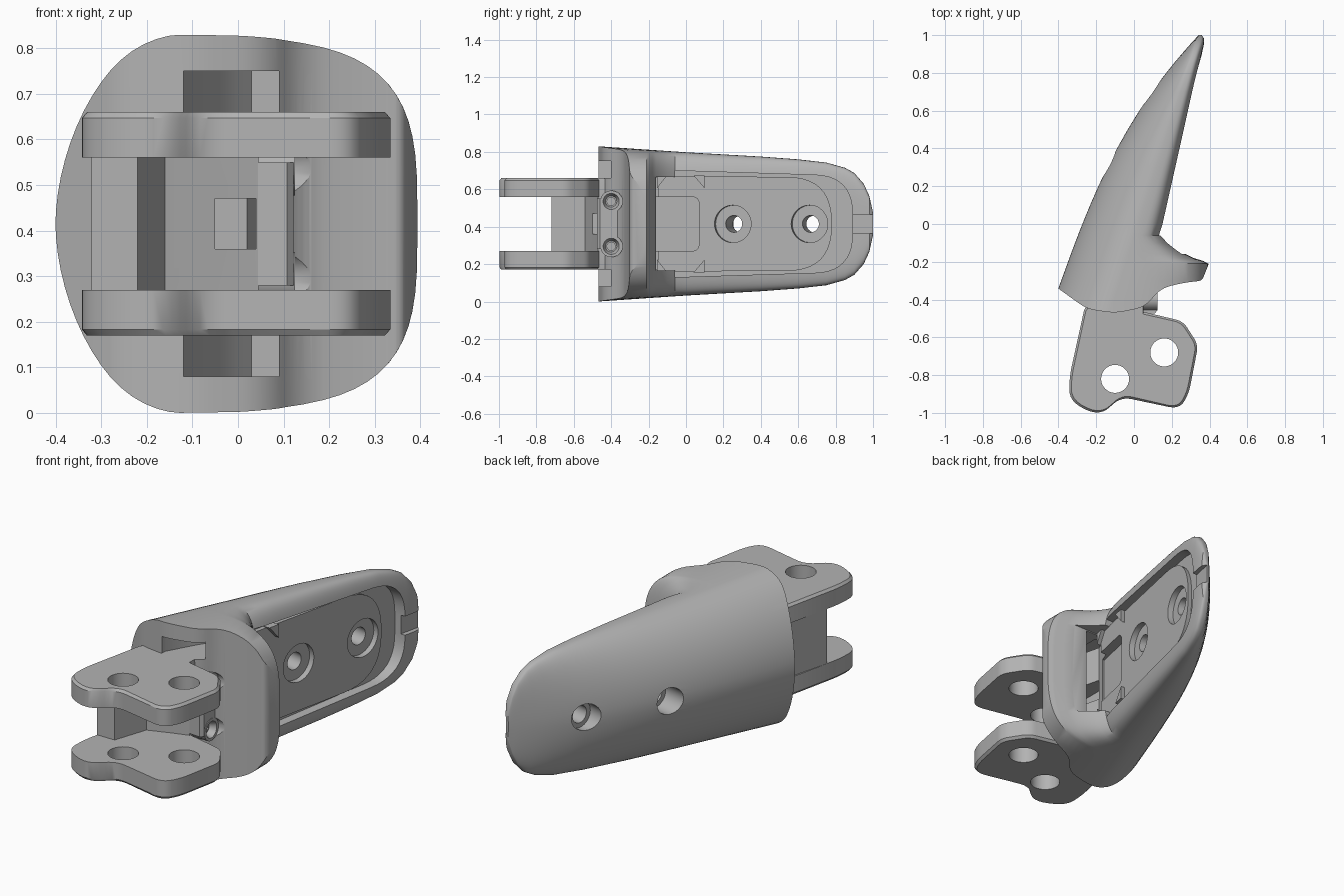
import bpy, bmesh, math
from mathutils import Vector, Matrix

if "Cube" in bpy.data.objects:
    bpy.data.objects.remove(bpy.data.objects["Cube"], do_unlink=True)

ZC = 0.415          # mid height, everything mirrors about it
SLOPE = 0.218       # lean of the open inner face in plan
FLOOR = -0.037      # plateau level below the open face

grey = bpy.data.materials.new("light grey plastic")
grey.use_nodes = True
COL = (0.45, 0.45, 0.45, 1)
grey.diffuse_color = COL
grey.node_tree.nodes["Principled BSDF"].inputs["Base Color"].default_value = COL


def finish(name, bm):
    bmesh.ops.recalc_face_normals(bm, faces=bm.faces)
    me = bpy.data.meshes.new(name)
    bm.to_mesh(me)
    bm.free()
    me.materials.append(grey)
    ob = bpy.data.objects.new(name, me)
    bpy.context.scene.collection.objects.link(ob)
    return ob


def fillet(points, radii, steps=6):
    """Round polygon corners; radii is one number or one per corner."""
    pts = [Vector(p) for p in points]
    if not isinstance(radii, (list, tuple)):
        radii = [radii] * len(pts)
    out = []
    for i, p in enumerate(pts):
        if radii[i] == 0:
            out.append(p)
            continue
        a, b = pts[i - 1] - p, pts[(i + 1) % len(pts)] - p
        a = p + a.normalized() * min(radii[i], a.length * 0.48)
        b = p + b.normalized() * min(radii[i], b.length * 0.48)
        for s in range(steps + 1):
            t = s / steps
            out.append(a * (1 - t) ** 2 + p * 2 * t * (1 - t) + b * t * t)
    return out


def prism(name, profile, *levels):
    """Extrude a plan (x, y) profile through height levels."""
    return extrude(name, [[(x, y, z) for x, y in profile] for z in levels])


def face_prism(name, profile, *levels):
    """Extrude a (y, height) profile along x, parallel to the open face."""
    return extrude(name, [[(0.15 + SLOPE * (y + 0.06) + w, y, ZC + z) for y, z in profile]
                          for w in levels])


def extrude(name, loops):
    bm = bmesh.new()
    rings = [[bm.verts.new(co) for co in loop] for loop in loops]
    n = len(rings[0])
    for r, q in zip(rings, rings[1:]):
        for i in range(n):
            j = (i + 1) % n
            bm.faces.new((r[i], r[j], q[j], q[i]))
    bm.faces.new(rings[0])
    bm.faces.new(rings[-1])
    return finish(name, bm)


def cylinder(name, centre, axis, lo, hi, r1, r2=None):
    axis = Vector(axis).normalized()
    bm = bmesh.new()
    bmesh.ops.create_cone(
        bm, cap_ends=True, segments=40, radius1=r1, radius2=r1 if r2 is None else r2, depth=hi - lo,
        matrix=Matrix.Translation(Vector(centre) + axis * (lo + hi) / 2)
        @ axis.to_track_quat('Z', 'Y').to_matrix().to_4x4())
    return finish(name, bm)


def box(x0, x1, y0, y1, z0, z1):
    return prism("cutter", [(x0, y0), (x1, y0), (x1, y1), (x0, y1)], z0, z1)


def combine(target, tools, operation='DIFFERENCE'):
    bpy.context.view_layer.objects.active = target
    for tool in tools:
        mod = target.modifiers.new("cut", 'BOOLEAN')
        mod.operation, mod.solver, mod.object = operation, 'EXACT', tool
        bpy.ops.object.modifier_apply(modifier=mod.name)
        bpy.data.objects.remove(tool, do_unlink=True)


def lerp(table, y):
    for (a, u), (b, v) in zip(table, table[1:]):
        if y <= b:
            return u + (v - u) * max(0, y - a) / (b - a)
    return table[-1][1]


# Shell: D-shaped sections lofted along the length
INNER = [(-0.5, 0.394), (-0.21, 0.394), (-0.195, 0.365), (-0.18, 0.315), (-0.16, 0.275), (-0.13, 0.23),
         (-0.1, 0.19), (-0.06, 0.15), (0.95, 0.37), (0.98, 0.372), (1, 0.36)]
HALF = [(-0.5, 0.417), (0, 0.383), (0.4, 0.36), (0.6, 0.345), (0.75, 0.328), (0.85, 0.3),
        (0.9, 0.272), (0.95, 0.215), (0.98, 0.15), (1, 0.06)]

stations = sorted({y for t in (INNER, HALF) for y, _ in t} | {k / 10 for k in range(-4, 10)})
SEG = 64
loops = []
for y in stations:
    t = y + 0.34
    xo = -0.4 + 0.36 * t + 0.108 * t ** 3
    xi, h = lerp(INNER, y), lerp(HALF, y)
    xm = min(max(0.02 + 0.32 * y, xo + 0.005), xi - 0.005)
    loop = []
    for k in range(SEG):
        a = 2 * math.pi * k / SEG
        c, s = math.cos(a), math.sin(a)
        n = (3.4 if y < 0 else 4) if c > 0 else 1.8
        reach = xi - xm if c > 0 else xm - xo
        loop.append((xm + math.copysign(reach * abs(c) ** (2 / n), c), y,
                     ZC + math.copysign(h * abs(s) ** (2 / n), s)))
    loops.append(loop)
shell = extrude("fingertip_shell", loops)

# Curved front edge of the shell
front = fillet([(-0.41, -0.335), (-0.25, -0.45), (-0.1, -0.472), (0.06, -0.44), (0.14, -0.34),
                (0.27, -0.31), (0.36, -0.3), (0.4, -0.2)], [0, .05, .05, .06, .06, .05, .02, 0])
combine(shell, [prism("cutter", front + [Vector((0.6, 1.2)), Vector((-0.6, 1.2))], -0.1, 1)], 'INTERSECT')

# Open face: a groove inside the rim around a raised plateau with a round end
groove = fillet([(-0.16, -0.25), (-0.06, -0.25), (-0.06, -0.285), (0.89, -0.255), (0.89, 0.255),
                 (-0.06, 0.285), (-0.06, 0.25), (-0.16, 0.25)], [0, 0, 0, 0.2, 0.2, 0, 0, 0], 10)
plateau = fillet([(-0.165, -0.255), (0.78, -0.25), (0.78, 0.25), (-0.165, 0.255)], [0, 0.24, 0.24, 0], 10)
recess = fillet([(-0.2, -0.145), (0.07, -0.145), (0.07, 0.145), (-0.2, 0.145)], [0, 0.04, 0.04, 0])
notch = [(0.88, -0.05), (1.05, -0.05), (1.05, 0.05), (0.88, 0.05)]
combine(shell, [face_prism("cutter", groove, -0.06, 0.4), face_prism("cutter", notch, -0.025, 0.4)])
combine(shell, [face_prism("plateau", plateau, -0.09, FLOOR)], 'UNION')

# Hollow running forward under the flange, and the recess leading into it
under = [(0.06, -0.15), (0.02, -0.25), (0.04, -0.33), (0.1, -0.33), (0.16, -0.27), (0.18, -0.15)]
combine(shell, [prism("cutter", under, ZC - 0.245, ZC + 0.245),
                face_prism("cutter", recess, -0.09, 0)])

# Countersunk screw holes through the plateau
for y, skin in ((0.25, 0.21), (0.66, 0.13)):
    seat = (0.15 + FLOOR + SLOPE * (y + 0.06), y, ZC)
    axis = (1, -SLOPE, 0)
    combine(shell, [cylinder("cutter", seat, axis, -0.03, 0.04, 0.1),
                    cylinder("cutter", seat, axis, -0.6, 0.1, 0.045),
                    cylinder("cutter", seat, axis, -0.6, -skin, 0.07)])

# Slanted front slots, and the cord passage into the hollow
slot = fillet([(-0.12, -0.6), (0.09, -0.6), (0.09, -0.2), (0.03, -0.2), (-0.025, -0.27), (-0.12, -0.44)],
              [0, 0, 0, 0, 0.05, 0])
combine(shell, [prism("cutter", slot, z, z + 0.09) for z in (0.08, 0.66)])
combine(shell, [box(-0.05, 0.04, -0.6, -0.25, 0.36, 0.47)])
parts = [shell]

# Small gussets at the plateau corners
for s in (-1, 1):
    for name, tri in (("front_gusset", [(-0.155, 0.19), (-0.1, 0.26), (-0.155, 0.26)]),
                      ("side_gusset", [(0.04, 0.26), (0.1, 0.19), (0.1, 0.26)])):
        parts.append(face_prism(name, [(y, s * z) for y, z in tri], -0.05, -0.015))

# Hinge lugs with chamfered outer rims and two pin holes each
lug_plan = fillet([(-0.23, -0.4), (-0.264, -0.455), (-0.34, -0.8), (-0.345, -0.94), (-0.18, -1.018),
                   (-0.07, -0.915), (0.24, -0.98), (0.29, -0.9), (0.34, -0.64), (0.26, -0.515),
                   (0.05, -0.465), (0.05, -0.4)], [0, 0, .05, .09, .08, .06, .06, .06, .04, .04, 0, 0])
middle = Vector((0, -0.72))
rim = [p + (middle - p).normalized() * 0.012 for p in lug_plan]
for name, inner, outer, edge in (("lower_lug", 0.27, 0.17, 0.183), ("upper_lug", 0.56, 0.66, 0.647)):
    lug = extrude(name, [[(x, y, z) for x, y in plan]
                         for plan, z in ((lug_plan, inner), (lug_plan, edge), (rim, outer))])
    combine(lug, [cylinder("cutter", (x, y, 0), (0, 0, 1), 0, 1, 0.074)
                  for x, y in ((-0.1, -0.82), (0.16, -0.68))])
    parts.append(lug)

# Web between the lugs and the cord post beside it
web = prism("hinge_web", [(-0.322, -0.72), (-0.22, -0.72), (-0.16, -0.54), (-0.05, -0.5), (0.045, -0.47),
                          (0.045, -0.42), (-0.24, -0.4)], 0.26, 0.57)
combine(web, [box(-0.05, 0.04, -0.6, -0.3, 0.36, 0.47)])
post = prism("cord_post", [(0.04, -0.47), (0.108, -0.475), (0.122, -0.46), (0.122, -0.35), (0.05, -0.35)],
             0.28, 0.55)
parts += [web, post]

# Paired cord eyelets, sunk into the flange and bored through the post
for z in (ZC - 0.12, ZC + 0.12):
    seat = (0.12, -0.4, z)
    eyelet = cylinder("cord_eyelet", seat, (1, 0, 0), -0.09, 0.005, 0.058)
    combine(shell, [cylinder("cutter", seat, (1, 0, 0), 0, 0.2, 0.06)])
    for part in (shell, post, eyelet):
        combine(part, [cylinder("cutter", seat, (1, 0, 0), -0.03, 0.01, 0.03, 0.045),
                       cylinder("cutter", seat, (1, 0, 0), -0.07, 0.01, 0.022)])
    parts.append(eyelet)

# Smooth shading with crisp edges
bpy.ops.object.select_all(action='DESELECT')
for ob in parts:
    ob.select_set(True)
bpy.context.view_layer.objects.active = shell
bpy.ops.object.shade_smooth_by_angle(angle=math.radians(30))
